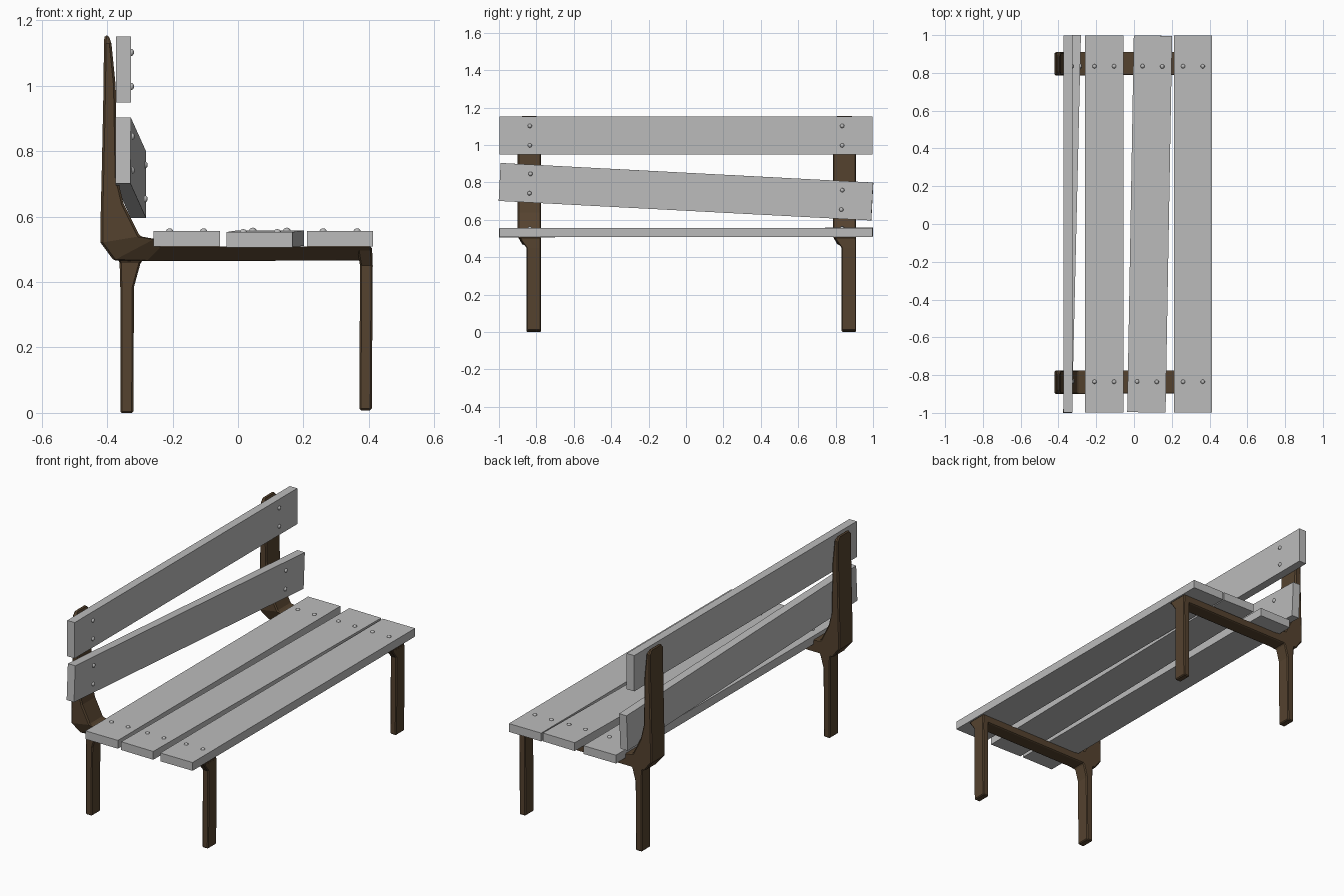
import bpy, bmesh, math
from mathutils import Matrix, Vector

if "Cube" in bpy.data.objects:
    bpy.data.objects.remove(bpy.data.objects["Cube"])


def material(name, rgb):
    m = bpy.data.materials.new(name)
    m.diffuse_color = (*rgb, 1)
    m.use_nodes = True
    m.node_tree.nodes["Principled BSDF"].inputs["Base Color"].default_value = m.diffuse_color
    return m


GREY = material("grey plank", (0.5, 0.5, 0.5))
BROWN = material("brown iron", (0.09, 0.055, 0.028))


def add_object(name, bm, mat):
    bmesh.ops.recalc_face_normals(bm, faces=bm.faces)
    me = bpy.data.meshes.new(name)
    bm.to_mesh(me)
    bm.free()
    me.materials.append(mat)
    ob = bpy.data.objects.new(name, me)
    bpy.context.collection.objects.link(ob)
    return ob


def plank(name, loc, rot):
    """Board along y with four domed bolts on its local +z face."""
    place = Matrix.Translation(loc) @ rot
    bm = bmesh.new()
    bmesh.ops.create_cube(bm, size=1, matrix=place @ Matrix.Diagonal((0.203, 1.995, 0.047, 1)))
    add_object(name, bm, GREY)
    bm = bmesh.new()
    for x in (-0.052, 0.052):
        for y in (-0.835, 0.835):
            m = place @ Matrix.Translation((x, y, 0.0235)) @ Matrix.Diagonal((1, 1, 0.75, 1))
            bmesh.ops.create_uvsphere(bm, u_segments=10, v_segments=6, radius=0.0115, matrix=m)
    for f in bm.faces:
        f.smooth = True
    add_object(name + "_bolts", bm, GREY)


def loft(name, sections, dy, bevel):
    """Skin four-sided sections: (inner x, z, y0), (outer x, z, y0), y1."""
    bm = bmesh.new()
    rings = []
    for (xi, zi, yi), (xo, zo, yo), y1 in sections:
        pts = [(xi, yi, zi), (xi, y1, zi), (xo, y1, zo), (xo, yo, zo)]
        rings.append([bm.verts.new(Vector(p) + Vector((0, dy, 0))) for p in pts])
    for a, b in zip(rings, rings[1:]):
        for i in range(4):
            j = (i + 1) % 4
            bm.faces.new((a[i], a[j], b[j], b[i]))
    bm.faces.new(rings[0])
    bm.faces.new(rings[-1][::-1])
    ob = add_object(name, bm, BROWN)
    mod = ob.modifiers.new("chamfer", "BEVEL")
    mod.width, mod.segments = bevel, 1
    mod.limit_method, mod.angle_limit = "ANGLE", math.radians(40)


def rz(deg, axis):
    return Matrix.Rotation(math.radians(deg), 4, axis)


# Seat boards (middle one sits askew)
plank("seat_plank_back", (-0.157, 0, 0.532), Matrix())
plank("seat_plank_middle", (0.083, 0, 0.532), rz(-1, "Z") @ rz(0.15, "X"))
plank("seat_plank_front", (0.312, 0, 0.532), Matrix())

# Backrest boards (lower one hangs loose)
upright = rz(90, "Y")
plank("back_plank_upper", (-0.35, 0, 1.05), upright)
plank("back_plank_lower", (-0.328, 0, 0.75), rz(-1.35, "Z") @ rz(-3, "X") @ upright)

# Two identical iron frames
W, N, E = 0.785, 0.832, 0.91  # wide start, narrow start, shared edge
post_rail = [
    ((-0.396, 1.155, 0.805), (-0.408, 1.155, 0.805), 0.89),
    ((-0.387, 1.13, W), (-0.41, 1.13, W), E),
    ((-0.374, 1.0, W), (-0.411, 1.0, W), E),
    ((-0.369, 0.72, W), (-0.417, 0.72, W), E),
    ((-0.35, 0.64, W), (-0.42, 0.6, W), E),
    ((-0.30, 0.54, W), (-0.42, 0.52, W), E),
    ((-0.255, 0.532, W), (-0.38, 0.466, 0.81), E),
    ((-0.235, 0.509, W), (-0.28, 0.464, N), E),
    ((0.41, 0.509, W), (0.41, 0.466, N), E),
]
back_leg = [
    ((-0.32, 0.0, N), (-0.36, 0.0, N), E),
    ((-0.318, 0.385, N), (-0.36, 0.385, N), E),
    ((-0.298, 0.458, N), (-0.362, 0.458, N), E),
    ((-0.27, 0.49, 0.81), (-0.375, 0.49, 0.81), E),
]
front_leg = [
    ((0.371, 0.008, N), (0.409, 0.008, N), E),
    ((0.373, 0.45, N), (0.412, 0.45, N), E),
    ((0.365, 0.5, 0.795), (0.41, 0.5, 0.795), E),
]
for side, dy in (("left", -1.685), ("right", 0)):
    loft(f"post_and_rail_{side}", post_rail, dy, 0.007)
    loft(f"back_leg_{side}", back_leg, dy, 0.005)
    loft(f"front_leg_{side}", front_leg, dy, 0.005)
